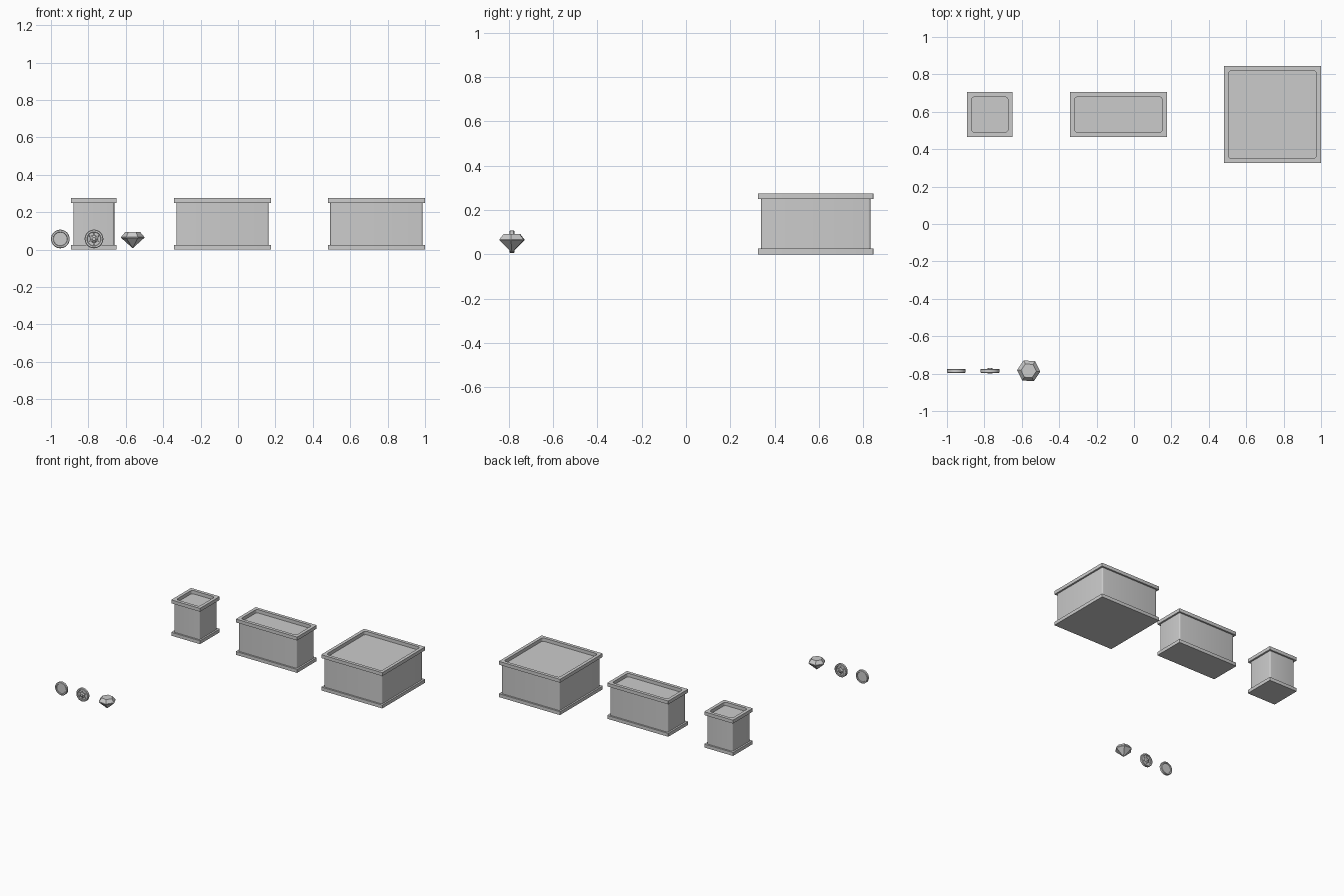
import bpy
import math

if "Cube" in bpy.data.objects:
    bpy.data.objects.remove(bpy.data.objects["Cube"])


def loft(name, loops, closed=False, smooth=True):
    """Skin a stack of equal-length loops; cap the ends, or join last to first."""
    n = len(loops[0])
    verts = [v for loop in loops for v in loop]
    faces = []
    m = len(loops)
    for k in range(m if closed else m - 1):
        a, b = k * n, ((k + 1) % m) * n
        for i in range(n):
            j = (i + 1) % n
            faces.append((a + i, a + j, b + j, b + i))
    if not closed:
        faces.append(tuple(reversed(range(n))))
        faces.append(tuple(range((m - 1) * n, m * n)))
    mesh = bpy.data.meshes.new(name)
    mesh.from_pydata(verts, [], faces)
    mesh.update()
    obj = bpy.data.objects.new(name, mesh)
    bpy.context.collection.objects.link(obj)
    if smooth:
        bpy.ops.object.select_all(action='DESELECT')
        obj.select_set(True)
        bpy.context.view_layer.objects.active = obj
        bpy.ops.object.shade_smooth_by_angle(angle=math.radians(35))
    return obj


def rounded_rect(cx, cy, w, d, r, z, steps=4):
    pts = []
    for q, (sx, sy) in enumerate([(1, 1), (-1, 1), (-1, -1), (1, -1)]):
        ox, oy = cx + sx * (w / 2 - r), cy + sy * (d / 2 - r)
        for s in range(steps + 1):
            a = math.pi / 2 * (q + s / steps)
            pts.append((ox + r * math.cos(a), oy + r * math.sin(a), z))
    return pts


def ring(cx, cy, r, z, n, turn=0.0):
    return [(cx + r * math.cos(turn + math.tau * i / n),
             cy + r * math.sin(turn + math.tau * i / n), z) for i in range(n)]


def upright(cx, cy, cz, r, off, n):
    """Circle in the xz plane, offset along y."""
    return [(cx + r * math.cos(math.tau * i / n), cy + off,
             cz - r * math.sin(math.tau * i / n)) for i in range(n)]


# Crates: base plate, body with softened corners, open top frame
def crate(name, cx, cy, w, d):
    H, T, LIP, WALL = 0.275, 0.026, 0.013, 0.025

    def outer(z, r=0.002):
        return rounded_rect(cx, cy, w, d, r, z)

    def inner(z):
        return rounded_rect(cx, cy, w - 2 * WALL, d - 2 * WALL, 0.018, z)

    def body(z):
        return rounded_rect(cx, cy, w - 2 * LIP, d - 2 * LIP, 0.01, z)

    loft(name + "_base_plate", [outer(0), outer(T)])
    loft(name + "_body", [body(T), body(H - T)])
    loft(name + "_top_frame",
         [outer(H - T), outer(H), inner(H), inner(H - T)], closed=True)


crate("small_crate", -0.771, 0.585, 0.245, 0.24)
crate("long_crate", -0.083, 0.585, 0.52, 0.24)
crate("large_crate", 0.74, 0.585, 0.52, 0.52)


# Coins: raised rim around a sunken disc on both faces
def coin(name, cx, cy=-0.785, cz=0.057):
    prof = [(0.036, -0.006), (0.038, -0.011), (0.047, -0.011), (0.05, -0.008)]
    prof += [(r, -o) for r, o in reversed(prof)]
    loft(name, [upright(cx, cy, cz, r, o, 32) for r, o in prof])


coin("plain_coin", -0.95)
coin("stamped_coin", -0.77)

# Faceted boss and ring of studs on both faces of the stamped coin
loft("coin_boss", [upright(-0.77, -0.785, 0.057, r, o, 6) for r, o in
                   [(0.010, -0.015), (0.022, -0.006),
                    (0.022, 0.006), (0.010, 0.015)]], smooth=False)
for i in range(6):
    a = math.tau * (i + 0.5) / 6
    loft("coin_stud", [upright(-0.77 + 0.028 * math.cos(a), -0.785,
                               0.057 + 0.028 * math.sin(a), r, o, 8)
                       for r, o in [(0.002, -0.010), (0.004, -0.006),
                                    (0.004, 0.006), (0.002, 0.010)]])

# Six-sided gem: pointed pavilion, girdle, flat table
turn = math.radians(-4)
loft("gem", [ring(-0.563, -0.785, r, z, 6, turn) for r, z in
             [(0.0008, 0.008), (0.062, 0.063), (0.062, 0.068), (0.041, 0.093)]],
     smooth=False)
